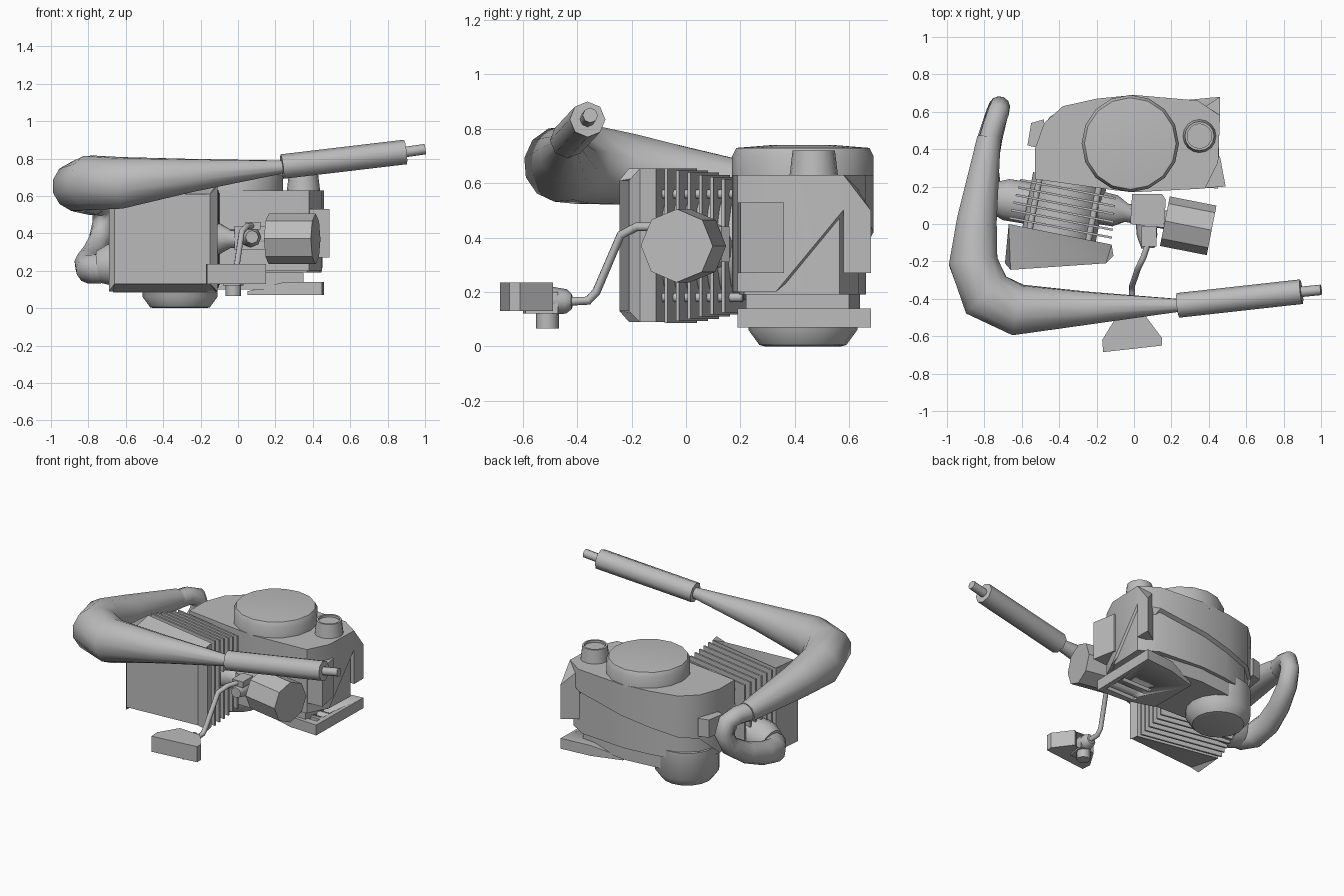
import bpy, bmesh, math
from mathutils import Vector

cube = bpy.data.objects.get("Cube")
if cube:
    bpy.data.objects.remove(cube, do_unlink=True)

grey = bpy.data.materials.new("cast_grey")
grey.use_nodes = True
colour = (0.5, 0.5, 0.5, 1)
grey.diffuse_color = colour
grey.node_tree.nodes["Principled BSDF"].inputs["Base Color"].default_value = colour


def finish(name, bm, angle=30):
    bmesh.ops.recalc_face_normals(bm, faces=bm.faces)
    mesh = bpy.data.meshes.new(name)
    bm.to_mesh(mesh)
    bm.free()
    ob = bpy.data.objects.new(name, mesh)
    bpy.context.collection.objects.link(ob)
    mesh.materials.append(grey)
    bpy.ops.object.select_all(action='DESELECT')
    ob.select_set(True)
    bpy.context.view_layer.objects.active = ob
    bpy.ops.object.shade_smooth_by_angle(angle=math.radians(angle))
    return ob


def tube(name, points, radii, sides=12, straight=False, angle=50):
    """Sweep a ring along points, with one radius per point."""
    bm = bmesh.new()
    pts = [Vector(p) for p in points]
    last, rings, side = len(pts) - 1, [], None
    for i, p in enumerate(pts):
        if straight:
            t = (pts[-1] - pts[0]).normalized()
        else:
            t = Vector()
            if i > 0:
                t += (p - pts[i - 1]).normalized()
            if i < last:
                t += (pts[i + 1] - p).normalized()
            t.normalize()
        if side is None:
            side = t.orthogonal()
        side = (side - t * side.dot(t)).normalized()
        other = t.cross(side)
        rings.append([bm.verts.new(p + radii[i] * (side * math.cos(a) + other * math.sin(a)))
                      for a in (math.tau * k / sides for k in range(sides))])
    for a, b in zip(rings, rings[1:]):
        for k in range(sides):
            n = (k + 1) % sides
            bm.faces.new((a[k], a[n], b[n], b[k]))
    bm.faces.new(rings[0])
    bm.faces.new(rings[-1])
    return finish(name, bm, angle)


def turned(name, x, y, profile, sides=24):
    """Round part on a vertical axis from (radius, height) pairs."""
    return tube(name, [(x, y, z) for r, z in profile], [r for r, z in profile], sides, True, 40)


def prism(name, outline, low, high):
    """Extrude an outline upwards; low and high are heights or functions of x, y."""
    def level(h, x, y):
        return h(x, y) if callable(h) else h
    bm = bmesh.new()
    a = [bm.verts.new((x, y, level(low, x, y))) for x, y in outline]
    b = [bm.verts.new((x, y, level(high, x, y))) for x, y in outline]
    for i in range(len(a)):
        n = (i + 1) % len(a)
        bm.faces.new((a[i], a[n], b[n], b[i]))
    caps = [bm.faces.new(a), bm.faces.new(b)]
    bmesh.ops.triangulate(bm, faces=caps)
    return finish(name, bm)


def box(name, x0, x1, y0, y1, z0, z1):
    return prism(name, [(x0, y0), (x1, y0), (x1, y1), (x0, y1)], z0, z1)


# Crankcase: overhanging upper shell on a slightly smaller lower shell
case = [(-.53, .24), (-.1, .18), (0, .17), (.38, .19), (.45, .33), (.46, .58), (.34, .66),
        (0, .69), (-.2, .67), (-.38, .63), (-.48, .54), (-.53, .4)]
prism("upper_case", case, lambda x, y: .42 + .18 * x if y > .5 else .2, .63)
prism("lower_case", [(x * .97, .42 + (y - .42) * .9) for x, y in case], .19, .5)
prism("case_foot", [(-.4, .24), (.35, .22), (.35, .6), (0, .64), (-.4, .6)], .1, .22)
prism("side_cover", [(.33, .19), (.49, .2), (.46, .36), (.33, .36)], .27, .53)
prism("corner_lug", [(.34, .6), (.46, .58), (.46, .68)], .27,
      lambda x, y: .5 if y > .65 else .63)
prism("end_lug", [(-.57, .42), (-.48, .4), (-.48, .56), (-.55, .54)], .36, .48)

# Round covers
turned("starter_cover", -.02, .43, [(.26, .6), (.26, .7), (.245, .73), (.12, .74)], 16)
turned("filler_cap", .35, .47, [(.09, .62), (.078, .72), (.065, .72), (.065, .705)], 16)
turned("flywheel_cover", -.31, .43, [(.14, 0), (.16, .005), (.2, .06), (.2, .24)], 16)

# Slotted mounting plate
plate = prism("mounting_plate", [(.05, .26), (.25, .2), (.45, .19), (.46, .68), (.25, .66), (.05, .6)],
              .07, lambda x, y: .09 if x < .1 else .14)
for i in range(3):
    y = .24 + i * .07
    cutter = box("slot_cutter", .2, .42, y, y + .03, 0, .25)
    cutter.hide_render = True
    cutter.hide_viewport = True
    mod = plate.modifiers.new("slot", 'BOOLEAN')
    mod.operation = 'DIFFERENCE'
    mod.object = cutter

# Cylinder frame: u runs along the fins, n runs from head to crankcase
turn = math.radians(-11)
u = Vector((math.cos(turn), math.sin(turn), 0))
n = Vector((-u.y, u.x, 0))
head = Vector((-.4, -.055, .37))


def at(a, b, c=0):
    return head + u * a + n * b + Vector((0, 0, c))


# Head cover narrows towards the front
prism("head_cover", [(-.67, 0), (-.69, -.21), (-.66, -.245), (-.15, -.21), (-.11, -.17), (-.12, -.11)],
      lambda x, y: .13 if y < -.2 and x > -.68 else .09,
      lambda x, y: .61 if y < -.2 and x > -.68 else .655)
tube("cylinder_barrel", [at(0, -.02), at(0, .3)], [.2, .2], 16)
for i in range(6):
    b = .03 + .042 * i
    w, h = .28 - .004 * i, .285 - .008 * i
    corners = [at(-w, b), at(w, b), at(w, b + .012), at(-w, b + .012)]
    prism("cooling_fin", [(p.x, p.y) for p in corners], .37 - h, .37 + h)
for a in (-.16, .16):
    for c in (-.19, .19):
        tube("cylinder_stud", [at(a, -.01, c), at(a, .3, c)], [.017, .017], 8)

# Exhaust: port, looping header, expansion chamber, silencer and tip
tube("exhaust_port", [(-.5, .1, .25), (-.68, .13, .23), (-.74, .14, .22)], [.115, .115, .09], 12)
tube("exhaust_header",
     [(-.66, .12, .21), (-.75, .13, .21), (-.79, .2, .21), (-.8, .32, .24), (-.77, .46, .29), (-.735, .58, .37),
      (-.72, .625, .46), (-.725, .6, .535), (-.75, .53, .56), (-.775, .44, .56)],
     [.075, .08, .08, .075, .068, .062, .058, .058, .058, .06], 12)
tube("expansion_chamber",
     [(-.775, .46, .56), (-.84, .02, .62), (-.86, -.2, .65), (-.79, -.38, .67),
      (-.62, -.46, .67), (-.25, -.45, .71), (.24, -.435, .755)],
     [.065, .11, .135, .15, .14, .09, .035], 12)
tube("silencer", [(.235, -.435, .757), (.895, -.362, .835)], [.066, .066], 8)
tube("exhaust_tip", [(.88, -.364, .833), (1, -.352, .85)], [.028, .028], 8)

# Intake, carburettor and air filter
tube("intake_pipe", [(-.2, .09, .37), (-.1, .07, .37), (-.04, .06, .37), (.18, .02, .37)],
     [.09, .085, .05, .05], 10)
prism("carburettor", [(-.02, .0), (.16, -.02), (.17, .13), (.15, .16), (-.01, .16)], .31, .44)
tube("throttle_barrel", [(.06, .05, .38), (.07, -.06, .38), (.075, -.13, .38)], [.055, .055, .035], 8)
box("throttle_arm", .04, .12, -.12, -.01, .42, .46)
tube("air_filter", [(.165, .015, .37), (.415, -.034, .37)], [.135, .135], 8, angle=30)

# Control rod and grip
tube("control_rod", [(.08, -.09, .44), (.05, -.18, .44), (.02, -.24, .41), (-.01, -.33, .2),
                     (-.01, -.36, .168), (-.01, -.44, .165)], [.016] * 6, 8)
prism("grip_channel", [(-.165, -.685), (.15, -.65), (.15, -.61), (.06, -.49), (.04, -.5), (.05, -.605),
                       (-.08, -.605), (-.07, -.49), (-.09, -.49), (-.17, -.62)], .13, .235)
prism("grip_pivot", [(-.08, -.6), (.01, -.59), (.03, -.47), (-.06, -.48)], .12, .2)
tube("pivot_joint", [(-.02, -.51, .17), (-.012, -.44, .165), (-.01, -.42, .165)], [.052, .045, .028], 8)
tube("pivot_pin", [(-.025, -.51, .065), (-.025, -.51, .14)], [.042, .042], 8)
